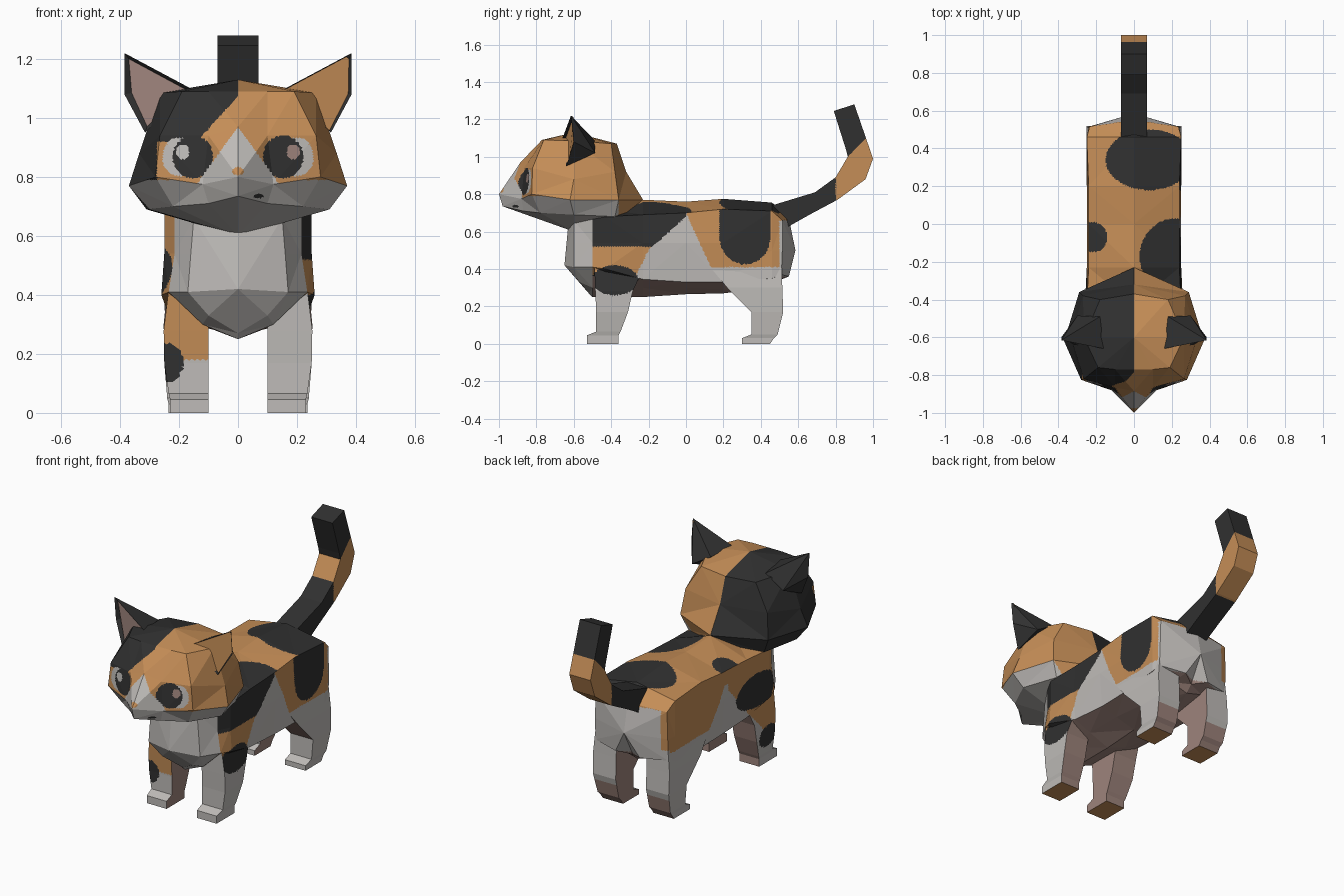
import bpy, bmesh

if "Cube" in bpy.data.objects:
    bpy.data.objects.remove(bpy.data.objects["Cube"])

# ---- colours ----
ORANGE, BLACK, WHITE, PINK = range(4)
MATS = []
for name, col in (("orange fur", (0.56, 0.27, 0.095)), ("black fur", (0.03, 0.03, 0.03)),
                  ("white fur", (0.52, 0.50, 0.48)), ("pink skin", (0.34, 0.23, 0.20))):
    m = bpy.data.materials.new(name)
    m.diffuse_color = (*col, 1)
    m.use_nodes = True
    m.node_tree.nodes["Principled BSDF"].inputs["Base Color"].default_value = m.diffuse_color
    MATS.append(m)


# ---- helpers ----
def blob(u, v, cu, cv, ru, rv):
    return ((u - cu) / ru) ** 2 + ((v - cv) / rv) ** 2 < 1


def mirrored(half):
    """Closed ring from a half outline whose first and last points lie on x = 0."""
    return half + [(-x, y, z) for x, y, z in half[-2:0:-1]]


def refine(bm, size):
    """Split the flat facets finely so that fur patches can follow curves."""
    bmesh.ops.triangulate(bm, faces=bm.faces[:])
    for _ in range(8):
        long = [e for e in bm.edges if e.calc_length() > size]
        if not long:
            break
        bmesh.ops.subdivide_edges(bm, edges=long, cuts=1)
        bmesh.ops.triangulate(bm, faces=bm.faces[:])


def finish(name, bm, paint=None, size=0.015):
    bmesh.ops.recalc_face_normals(bm, faces=bm.faces[:])
    if paint:
        refine(bm, size)
        bm.normal_update()
        for f in bm.faces:
            f.material_index = paint(f.calc_center_median(), f.normal)
    me = bpy.data.meshes.new(name)
    bm.to_mesh(me)
    bm.free()
    for m in MATS:
        me.materials.append(m)
    ob = bpy.data.objects.new(name, me)
    bpy.context.collection.objects.link(ob)
    return ob


def loft(name, rings, paint, start=None, end=None, size=0.015):
    """Skin closed rings; each end is a flat cap or a fan to a point."""
    bm = bmesh.new()
    vs = [[bm.verts.new(p) for p in r] for r in rings]
    n = len(vs[0])
    for a, b in zip(vs, vs[1:]):
        for i in range(n):
            j = (i + 1) % n
            bm.faces.new((a[i], a[j], b[j], b[i]))
    for ring, tip in ((vs[0], start), (vs[-1], end)):
        if tip:
            t = bm.verts.new(tip)
            for i in range(n):
                bm.faces.new((ring[i], ring[(i + 1) % n], t))
        else:
            bm.faces.new(ring)
    return finish(name, bm, paint, size)


# ---- fur pattern of body and legs ----
def coat(c, n):
    x, y, z = c
    if z < 0.004 and n.z < -0.9:
        return ORANGE
    if y < -0.5 and z > 0.25:
        return WHITE
    if (n.z < -0.4 and 0.1 < z < 0.36) or (abs(n.x) > 0.6 and n.x * x < 0):
        return PINK
    if n.y > 0.6 and z < 0.4 and (y < 0 or z < 0.13):   # back of the legs
        return PINK
    if n.z > 0.6 and z > 0.6:                       # back
        if (blob(x, y, 0.08, 0.34, 0.23, 0.16) or blob(x, y, 0.22, -0.17, 0.19, 0.2)
                or blob(x, y, -0.22, -0.07, 0.08, 0.08)):
            return BLACK
        return ORANGE
    if n.y > 0.55 or y > 0.5:                       # rump
        return ORANGE if z > 0.66 or (x < -0.2 and z > 0.43) else WHITE
    if n.y < -0.5 and z < 0.42:                     # front of the legs
        if x > 0:
            return WHITE
        return BLACK if blob(x, z, -0.24, 0.17, 0.055, 0.065) else ORANGE if z > 0.18 else WHITE
    if x > 0:
        if (y < 0 and z > max(0.52, 0.5 + (y + 0.2) * 0.9) or blob(y, z, 0.315, 0.57, 0.135, 0.145)
                or (z > 0.57 and 0.18 < y < 0.45) or blob(y, z, -0.38, 0.34, 0.125, 0.08)):
            return BLACK
        front = y < -0.18 and z > max(0.3, 0.3 + (y + 0.3) * 2)
        rear = y > 0 and z > max(0.41, 0.7 - 2.2 * y)
    else:
        if blob(y, z, -0.31, 0.48, 0.19, 0.1) or (blob(y, z, -0.42, 0.17, 0.085, 0.065) and x < -0.19):
            return BLACK
        front = y < -0.05 and z > max(0.18, 0.3 + (y + 0.3) * 1.1)
        rear = y > -0.05 and z > max(0.41, 0.6 - 1.5 * y) or z > 0.62
    return ORANGE if front or rear else WHITE


# ---- body ----
body = [[(0, -.63, .63), (.15, -.6, .66), (.16, -.6, .54), (.17, -.6, .41), (.1, -.57, .33), (0, -.52, .27)]]
for y, pts in ((-.5, ((0, .70), (.215, .68), (.215, .54), (.235, .41), (.12, .30), (0, .25))),
               (-.43, ((0, .72), (.25, .68), (.25, .54), (.26, .40), (.12, .30), (0, .25))),
               (-.23, ((0, .77), (.24, .69), (.25, .54), (.24, .345), (.13, .30), (0, .25))),
               (0, ((0, .76), (.24, .70), (.25, .54), (.235, .33), (.13, .30), (0, .265))),
               (.2, ((0, .775), (.24, .72), (.25, .54), (.24, .33), (.12, .29), (0, .27))),
               (.46, ((0, .755), (.25, .71), (.25, .5), (.25, .35), (.11, .33), (0, .3)))):
    body.append([(x, y, z) for x, z in pts])
body.append([(0, .55, .67), (.235, .515, .66), (.24, .515, .5), (.24, .51, .37), (.08, .55, .36), (0, .5, .34)])
loft("body", [mirrored(r) for r in body], coat, start=(0, -.65, .42), end=(0, .585, .5))

# ---- legs: rows of z, y front, y back, x outer ----
FRONT = ((.42, -.49, -.22, .235), (.28, -.485, -.285, .252), (.17, -.48, -.31, .25),
         (.065, -.48, -.35, .235), (.045, -.53, -.36, .23), (0, -.53, -.36, .23))
BACK = ((.47, .08, .51, .235), (.3, .22, .515, .252), (.17, .35, .52, .25),
        (.05, .35, .49, .24), (.03, .3, .47, .235), (0, .3, .45, .235))
for s, side in ((-1, "left"), (1, "right")):
    for part, rows in (("front_leg", FRONT), ("back_leg", BACK)):
        loft(f"{part}_{side}", [[(s * .1, a, z), (s * xo, a, z), (s * xo, b, z), (s * .1, b, z)]
                                for z, a, b, xo in rows], coat)

# ---- tail: upper and lower edge points ----
TAIL = ((.46, .74, .5, .6), (.69, .81, .66, .69), (.80, .89, .81, .77),
        (.865, 1.0, .96, .88), (.855, 1.04, 1.0, .99), (.79, 1.245, .90, 1.28))


def tail_fur(c, n):
    return BLACK if c.y < .8 and c.z < .95 or c.z > 1.0 + (c.y - .865) else ORANGE


loft("tail", [[(-.07, a, b), (.07, a, b), (.07, c, d), (-.07, c, d)] for a, b, c, d in TAIL], tail_fur)


# ---- head ----
def face(c, n):
    x, y, z = c
    if y < -0.72:
        if blob(x, z, 0, .82, .02, .014):
            return ORANGE
        if blob(x, z, .07, .735, .016, .007):
            return BLACK
        if z < .97 and abs(x) < .13 * (.97 - z) / .18:
            return WHITE
        if n.z > -0.3 and z > .79:                  # eyes
            a = abs(x)
            if blob(a, z, .187, .885, .022, .024):
                return WHITE if x < 0 else PINK
            if blob(a, z, .153, .868, .068, .072):
                return BLACK
            if blob(a, z, .197, .868, .06, .066):
                return WHITE
    if n.z < -0.15 and z < .79 and y < (-0.36 if x > 0 else -0.62):     # jaw
        return WHITE
    if x < 0:
        cheek = y < -0.7 and x > -.275 and z < .92 + max(0, x + .14) * 1.1
        return ORANGE if cheek else BLACK
    return ORANGE


head = [
    [(0, -.98, .735), (.1, -.87, .71), (.22, -.78, .70), (.31, -.6, .69), (.25, -.38, .68), (0, -.25, .70)],
    [(0, -1.0, .80), (.12, -.88, .775), (.28, -.825, .80), (.37, -.62, .77), (.29, -.36, .77), (0, -.23, .77)],
    [(0, -.885, .97), (.1, -.865, .94), (.265, -.82, .94), (.335, -.6, .88), (.27, -.38, .92), (0, -.32, .92)],
    [(0, -.77, 1.09), (.1, -.77, 1.09), (.19, -.76, 1.09), (.265, -.6, 1.085), (.18, -.4, 1.07), (0, -.37, 1.07)],
]
loft("head", [mirrored(r) for r in head], face, start=(0, -.6, .60), end=(0, -.6, 1.13), size=0.012)

# ---- ears ----
for s, side, lining in ((-1, "left", PINK), (1, "right", ORANGE)):
    bm = bmesh.new()
    tip, inner, outer, low, back, heel = [bm.verts.new((s * x, y, z)) for x, y, z in (
        (.385, -.615, 1.22), (.16, -.66, 1.10), (.385, -.6, 1.08), (.315, -.64, .95),
        (.18, -.49, 1.09), (.3, -.485, 1.02))]
    front = bm.faces.new((tip, inner, low, outer))
    for tri in ((tip, inner, back), (tip, back, heel), (tip, heel, outer),
                (outer, heel, low), (heel, back, low), (inner, low, back)):
        bm.faces.new(tri)
    bmesh.ops.recalc_face_normals(bm, faces=bm.faces[:])
    for f in bm.faces:
        f.material_index = BLACK
    bmesh.ops.inset_region(bm, faces=[front], thickness=.022 if s < 0 else .008, depth=-.015)
    front.material_index = lining
    finish(f"ear_{side}", bm)
